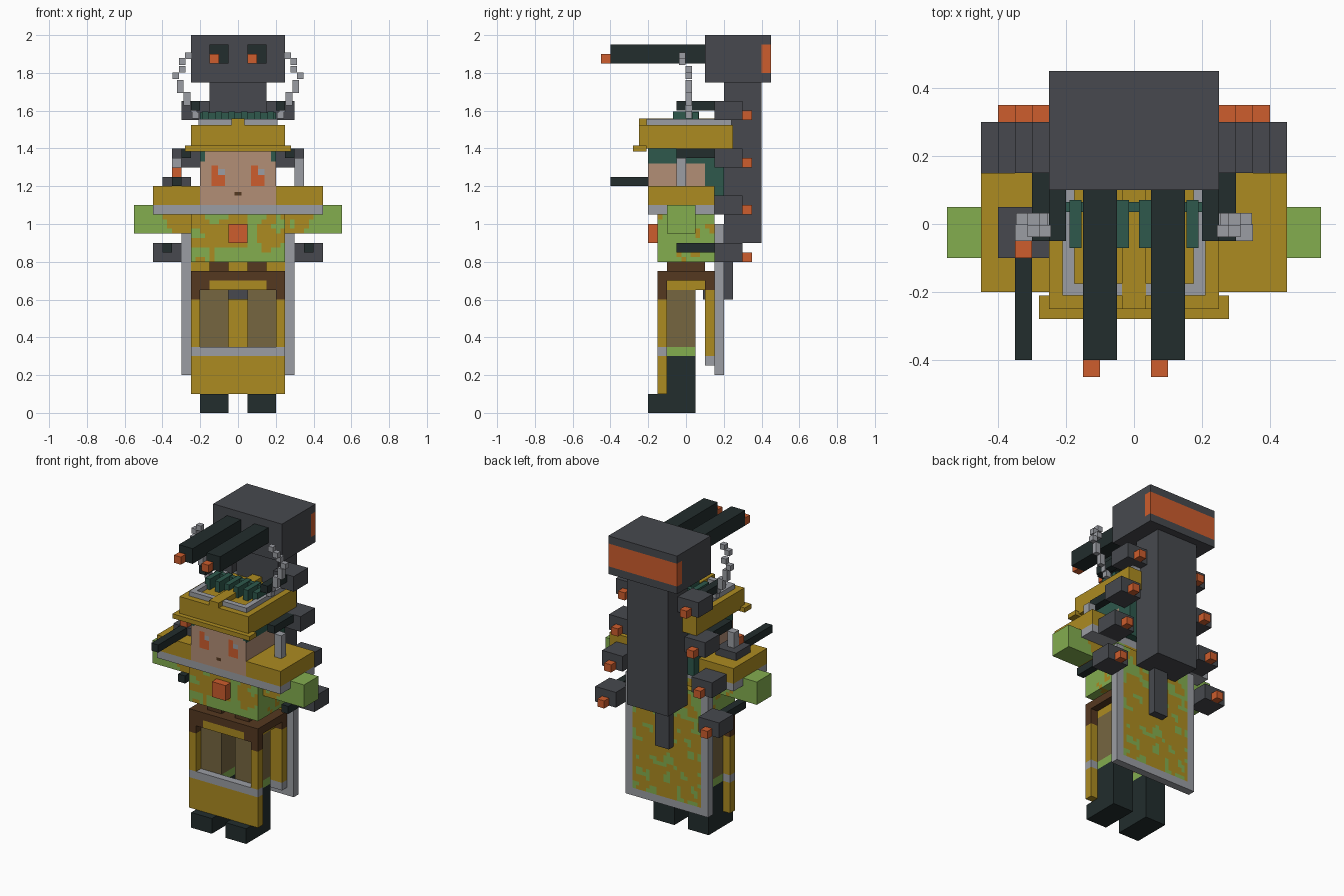
import bpy, bmesh
from mathutils import Vector, noise

if "Cube" in bpy.data.objects:
    bpy.data.objects.remove(bpy.data.objects["Cube"])

# ---- palette (display values converted to linear) ----
PALETTE = {
    "gunmetal": (71, 73, 78), "near_black": (34, 45, 45), "gold": (172, 139, 33),
    "light_gray": (155, 157, 163), "leaf_green": (131, 173, 79), "orange": (205, 93, 45),
    "skin": (178, 142, 118), "brown": (85, 56, 32), "khaki": (118, 102, 64),
    "hair_teal": (46, 88, 76),
}
NAMES = list(PALETTE)


def linear(v):
    v /= 255
    return v / 12.92 if v <= 0.04045 else ((v + 0.055) / 1.055) ** 2.4


MATS = {}
for key, rgb in PALETTE.items():
    MATS[key] = bpy.data.materials.new(key)
    MATS[key].diffuse_color = (*[linear(c) for c in rgb], 1)


def part(name, colour, *boxes, cuts=((), (), ()), rule=None):
    """Boxes given as (x0, x1, y0, y1, z0, z1), optionally cut and coloured by rule."""
    bm = bmesh.new()
    for x0, x1, y0, y1, z0, z1 in boxes:
        verts = bmesh.ops.create_cube(bm, size=1)["verts"]
        for v in verts:
            v.co = (x1 if v.co.x > 0 else x0, y1 if v.co.y > 0 else y0,
                    z1 if v.co.z > 0 else z0)
    for axis in range(3):
        normal = Vector([float(i == axis) for i in range(3)])
        for c in cuts[axis]:
            bmesh.ops.bisect_plane(bm, geom=bm.verts[:] + bm.edges[:] + bm.faces[:],
                                   plane_co=normal * c, plane_no=normal, dist=1e-5)
    used = NAMES if rule else [colour]
    bm.normal_update()
    if rule:
        for f in bm.faces:
            f.material_index = NAMES.index(rule(f.calc_center_median(), f.normal))
    mesh = bpy.data.meshes.new(name)
    bm.to_mesh(mesh)
    bm.free()
    for key in used:
        mesh.materials.append(MATS[key])
    obj = bpy.data.objects.new(name, mesh)
    bpy.context.collection.objects.link(obj)
    return obj


def both(b):
    """A box and its mirror across x = 0."""
    return b, (-b[1], -b[0], *b[2:])


def steps(a, b, s=0.025):
    return [a + s * i for i in range(1, round((b - a) / s))]


def blob(p, scale=15):
    return noise.noise(Vector((p.x, p.y, p.z)) * scale + Vector((3.3, 7.7, 1.1)))


# ---- legs and boots ----
part("legs", "khaki", *both((0.05, 0.2, -0.1, 0.05, 0.35, 0.65)))
part("boot_cuffs", "leaf_green", *both((0.05, 0.2, -0.1, 0.05, 0.3, 0.35)))
part("boots", "near_black", *both((0.05, 0.2, -0.1, 0.05, 0.1, 0.3)),
     *both((0.05, 0.2, -0.2, 0.05, 0, 0.1)))


# ---- skirt ----
def apron_rule(p, n):
    if p.z > 0.7 or (p.z > 0.65 and abs(p.x) > 0.15) or (p.z > 0.6 and abs(p.x) > 0.2):
        return "brown"
    return "light_gray" if 0.3 < p.z < 0.35 else "gold"


part("front_apron", "gold", *both((0.2, 0.25, -0.15, -0.1, 0.1, 0.75)),
     (-0.2, 0.2, -0.15, -0.1, 0.1, 0.35), (-0.2, 0.2, -0.15, -0.1, 0.65, 0.75),
     cuts=((-0.15, 0.15), (), (0.3, 0.35, 0.6, 0.65, 0.7)), rule=apron_rule)
part("back_flap", "gold", (-0.25, 0.25, 0.1, 0.15, 0.25, 0.7), cuts=((), (), (0.3, 0.65)),
     rule=lambda p, n: "light_gray" if p.z < 0.3 else "brown" if p.z > 0.65 else "gold")
part("shorts", "gold", (-0.2, 0.2, -0.1, 0.1, 0.65, 0.7))
part("belt", "brown", (-0.25, 0.25, -0.1, 0.15, 0.7, 0.75))
part("braces", "brown", *both((0.05, 0.15, -0.1, 0.1, 0.75, 0.8)))


# ---- torso, arms and shoulder cape ----
def torso_rule(p, n):
    bias = 0.3 if abs(n.x) > 0.5 else 0.35 if p.z < 0.87 else -0.1
    return "leaf_green" if blob(p) + bias > 0 else "gold"


def arm_rule(p, n):
    sleeve = abs(p.x) < 0.4 - 0.5 * max(0, 1.05 - p.z)
    return "gold" if sleeve and blob(p) < 0.25 else "leaf_green"


part("torso", "gold", (-0.25, 0.25, -0.15, 0.15, 0.8, 1.05),
     cuts=(steps(-0.25, 0.25), steps(-0.15, 0.15), steps(0.8, 1.05)), rule=torso_rule)
part("arms", "leaf_green", *both((0.25, 0.55, -0.1, 0.05, 0.95, 1.1)),
     cuts=(steps(-0.55, 0.55), steps(-0.1, 0.05), steps(0.95, 1.1)), rule=arm_rule)
part("chest_button", "orange", (-0.05, 0.05, -0.2, -0.15, 0.9, 1.0))
part("shoulder_trim", "light_gray", (-0.45, 0.45, -0.2, 0.15, 1.05, 1.1))
part("shoulders", "gold", *both((0.2, 0.45, -0.2, 0.15, 1.1, 1.2)))


# ---- long cape with border ----
def cape_rule(p, n):
    if abs(p.x) > 0.25 or p.z < 0.25:
        return "light_gray"
    bias = 0.05 if p.z > 0.8 else -0.22
    return "leaf_green" if n.y > 0.5 and blob(p, 18) + bias > 0 else "gold"


part("cape", "gold", (-0.3, 0.3, 0.15, 0.2, 0.2, 1.0),
     cuts=(steps(-0.3, 0.3), (), steps(0.2, 1.0)), rule=cape_rule)


# ---- head with hair and painted face ----
def head_rule(p, n):
    if n.y < -0.5:
        if p.z > 1.33 and abs(p.x) > 0.175:
            return "hair_teal"
        if 0.07 < abs(p.x) < 0.14 and 1.2 < p.z < 1.31:
            inner = p.x + 0.105 if p.x < 0 else p.x - 0.105
            if p.z < 1.26 or inner < 0:
                return "orange"
            return "light_gray" if p.z < 1.29 else "skin"
        return "brown" if abs(p.x) < 0.018 and 1.15 < p.z < 1.17 else "skin"
    if n.y > 0.5 or n.z > 0.5 or p.y > 0.1 or p.z > 1.32:
        return "hair_teal"
    return "skin"


part("head", "skin", (-0.2, 0.2, -0.2, 0.2, 1.1, 1.4),
     cuts=([s * x for s in (-1, 1) for x in (0.018, 0.07, 0.105, 0.14, 0.175)], (0.1,),
           (1.15, 1.17, 1.2, 1.26, 1.29, 1.31, 1.32, 1.33)), rule=head_rule)

# ---- cap ----
part("cap", "gold", (-0.25, 0.25, -0.25, 0.25, 1.4, 1.525),
     (-0.035, 0.035, -0.25, 0.2, 1.525, 1.558))
part("cap_brim", "gold", (-0.28, 0.28, -0.28, -0.21, 1.385, 1.415))
part("cap_trim", "light_gray", *both((0.175, 0.21, -0.21, 0.24, 1.525, 1.555)),
     *both((0.035, 0.175, -0.21, -0.175, 1.525, 1.555)),
     (-0.175, 0.175, 0.205, 0.24, 1.525, 1.555))
for x in (0.015, 0.085, 0.155):
    part("cap_rib", "hair_teal", *both((x, x + 0.035, -0.07, 0.07, 1.525, 1.595)))
part("cap_crossbar", "hair_teal", (-0.2, 0.2, 0.035, 0.065, 1.525, 1.59))

# ---- tower behind the back, with twin guns ----
part("tower_column", "gunmetal", (-0.15, 0.15, 0.2, 0.4, 0.9, 1.75))
part("tower_tail", "gunmetal", (-0.05, 0.05, 0.2, 0.25, 0.6, 0.9),
     (-0.05, 0.05, 0.09, 0.2, 0.6, 0.65))
part("tower_head", "gunmetal", (-0.25, 0.25, 0.1, 0.45, 1.75, 2.0),
     cuts=((), (0.4,), (1.8, 1.95)),
     rule=lambda p, n: "orange" if p.y > 0.4 and 1.8 < p.z < 1.95 else "gunmetal")
part("tower_guns", "near_black", *both((0.05, 0.15, -0.4, 0.1, 1.85, 1.95)))
part("gun_tips", "orange", (-0.15, -0.1, -0.45, -0.4, 1.85, 1.9),
     (0.05, 0.1, -0.45, -0.4, 1.85, 1.9))

# ---- four pairs of side pods, fanning outward as they go down ----
for i in range(4):
    x, z = 0.15 + 0.05 * i, 1.55 - 0.25 * i
    part("side_pods", "gunmetal", *both((x, x + 0.15, 0.15, 0.3, z, z + 0.1)))
    part("pod_barrels", "near_black",
         *both((x + 0.05, x + 0.1, -0.05, 0.15, z + 0.05, z + 0.1)))
    part("pod_nozzles", "orange", *both((x + 0.05, x + 0.1, 0.3, 0.35, z, z + 0.05)))

# ---- shoulder gun and antennas ----
part("shoulder_mount", "gunmetal", (-0.4, -0.25, -0.1, 0.05, 1.2, 1.25))
part("shoulder_barrel", "near_black", (-0.35, -0.3, -0.4, -0.1, 1.2, 1.25))
part("shoulder_sight", "orange", (-0.35, -0.3, -0.1, -0.05, 1.25, 1.3))
part("antennas", "light_gray", *both((0.3, 0.35, -0.05, 0.0, 1.2, 1.35)))

# ---- floating chains beside the cap ----
LINKS = ((0.262, -0.02, 1.89), (0.295, -0.02, 1.86), (0.295, 0.015, 1.82),
         (0.33, 0.015, 1.785), (0.305, 0.015, 1.745), (0.305, 0.015, 1.71),
         (0.27, 0.015, 1.68), (0.27, 0.015, 1.645), (0.235, 0.015, 1.61),
         (0.225, 0.015, 1.575))
R = 0.0175
for x, y, z in LINKS:
    part("chain_link", "light_gray", *both((x - R, x + R, y - R, y + R, z - R, z + R)))

for m in bpy.data.materials:
    if m.users and not m.is_grease_pencil:
        m.use_nodes = True
        m.node_tree.nodes["Principled BSDF"].inputs["Base Color"].default_value = m.diffuse_color
